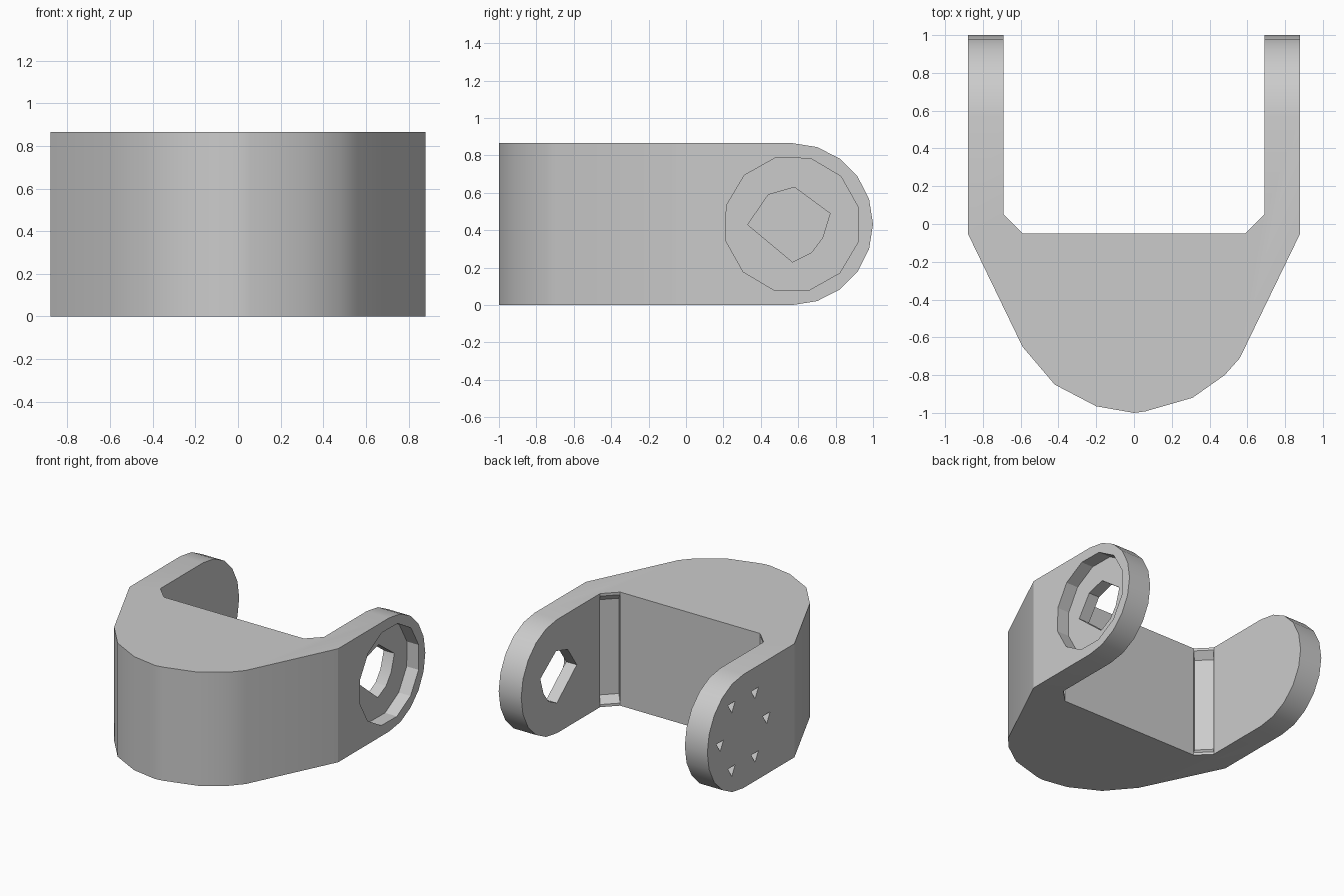
import bpy, bmesh, math
from mathutils import Vector

HEIGHT = 0.866
MID_Z = HEIGHT / 2
PIVOT_Y = 0.567

cube = bpy.data.objects.get("Cube")
if cube:
    bpy.data.objects.remove(cube, do_unlink=True)

grey = bpy.data.materials.new("plain_grey")
grey.use_nodes = True
colour = (0.6, 0.6, 0.6, 1)
grey.diffuse_color = colour
grey.node_tree.nodes["Principled BSDF"].inputs["Base Color"].default_value = colour


def prism(name, points, u, v, offset, depth):
    """Extrude a 2D outline laid on axes u and v by the vector depth."""
    bm = bmesh.new()
    u, v, offset = Vector(u), Vector(v), Vector(offset)
    face = bm.faces.new([bm.verts.new(offset + u * a + v * b) for a, b in points])
    result = bmesh.ops.extrude_face_region(bm, geom=[face])
    top = [g for g in result["geom"] if isinstance(g, bmesh.types.BMVert)]
    bmesh.ops.translate(bm, verts=top, vec=Vector(depth))
    bmesh.ops.recalc_face_normals(bm, faces=bm.faces)
    mesh = bpy.data.meshes.new(name)
    bm.to_mesh(mesh)
    bm.free()
    mesh.materials.append(grey)
    obj = bpy.data.objects.new(name, mesh)
    bpy.context.collection.objects.link(obj)
    return obj


def side_prism(name, points, x, depth):
    """Outline in (y, z), extruded along x."""
    return prism(name, points, (0, 1, 0), (0, 0, 1), (x, 0, 0), (depth, 0, 0))


def ring(y, z, radius, count, start=0.0):
    angles = [start + math.tau * i / count for i in range(count)]
    return [(y + radius * math.cos(a), z + radius * math.sin(a)) for a in angles]


def carve(target, cutter, operation="DIFFERENCE"):
    cutter.hide_render = True
    mod = target.modifiers.new("carve", "BOOLEAN")
    mod.operation = operation
    mod.solver = "EXACT"
    mod.object = cutter
    bpy.context.view_layer.objects.active = target
    bpy.ops.object.modifier_apply(modifier=mod.name)
    bpy.data.objects.remove(cutter, do_unlink=True)


# Fork body: rounded nose, two arms and chamfered inner corners
nose = [(-0.59, -0.65), (-0.42, -0.85), (-0.2, -0.965), (0, -1), (0.06, -0.992),
        (0.31, -0.92), (0.48, -0.8), (0.56, -0.71)]
right_arm = [(0.88, -0.05), (0.88, 1.1), (0.69, 1.1), (0.69, 0.05), (0.59, -0.05)]
left_arm = [(-x, y) for x, y in reversed(right_arm)]
fork = prism("fork_bracket", nose + right_arm + left_arm, (1, 0, 0), (0, 1, 0),
             (0, 0, -0.1), (0, 0, HEIGHT + 0.2))

# Round the arm ends
steps = 10
arc = [(PIVOT_Y + MID_Z * math.cos(a), MID_Z + MID_Z * math.sin(a))
       for a in (math.pi * (i / steps - 0.5) for i in range(steps + 1))]
carve(fork, side_prism("side_outline", [(-1.2, 0)] + arc + [(-1.2, HEIGHT)], -1, 2),
      "INTERSECT")

# Round recess and bearing hole in the left arm
carve(fork, side_prism("recess_cutter", ring(PIVOT_Y, MID_Z, 0.365, 12, 0.25), 0.78, 0.2))
hole = [(0.33, 0.43), (0.44, 0.59), (0.58, 0.63), (0.77, 0.49),
        (0.73, 0.36), (0.67, 0.28), (0.57, 0.23)]
carve(fork, side_prism("hole_cutter", hole, 0.6, 0.4))

# Screw pits on the outside of the right arm
for y, z in ring(PIVOT_Y, MID_Z, 0.28, 6):
    carve(fork, side_prism("pit_cutter", ring(y, z, 0.05, 3, 0.5), -0.95, 0.15))

# Shallow relief grooves in the inner corners
groove = [(-0.05, -0.03), (0.05, 0.07), (0.05, HEIGHT - 0.07), (-0.05, HEIGHT + 0.03)]
for side in (-1, 1):
    outward = Vector((side, -1, 0)).normalized()
    along = Vector((side, 1, 0)).normalized() * 0.14
    carve(fork, prism("groove_cutter", groove, outward, (0, 0, 1),
                      Vector((side * 0.64, 0, 0)) - along / 2, along))

# Smooth the curved walls, keep the real edges sharp
bpy.ops.object.select_all(action="DESELECT")
fork.select_set(True)
bpy.context.view_layer.objects.active = fork
bpy.ops.object.shade_smooth_by_angle(angle=math.radians(24))
